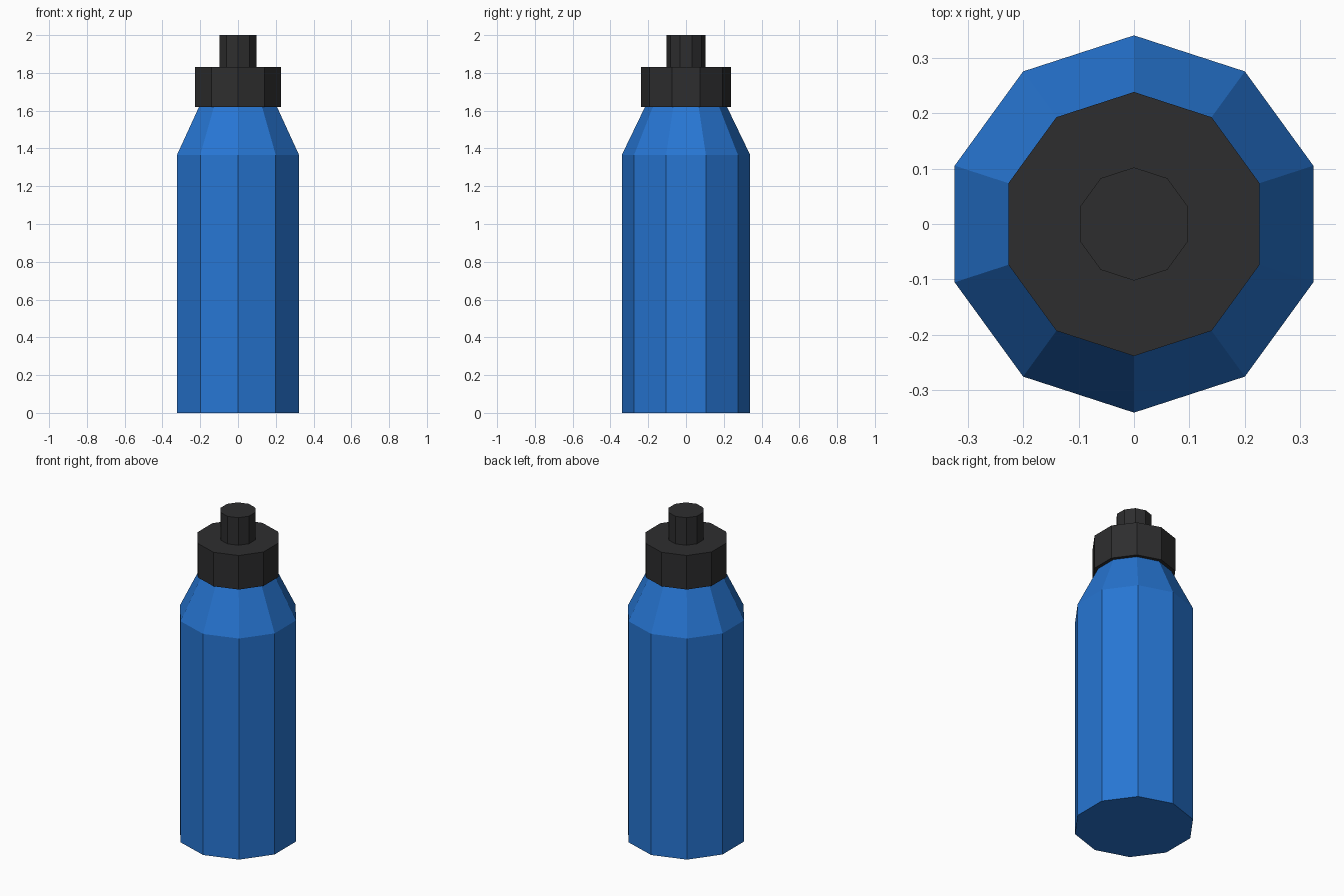
import bpy
import bmesh
from math import cos, sin, pi

if "Cube" in bpy.data.objects:
    bpy.data.objects.remove(bpy.data.objects["Cube"])

SIDES = 10


def material(name, colour):
    mat = bpy.data.materials.new(name)
    mat.diffuse_color = (*colour, 1)
    mat.use_nodes = True
    mat.node_tree.nodes["Principled BSDF"].inputs["Base Color"].default_value = mat.diffuse_color
    return mat


def lathe(name, profile, mat):
    """Closed ten-sided solid from (radius, z) rings, with a corner on +y."""
    bm = bmesh.new()
    rings = [[bm.verts.new((r * sin(2 * pi * i / SIDES), r * cos(2 * pi * i / SIDES), z))
              for i in range(SIDES)] for r, z in profile]
    for low, high in zip(rings, rings[1:]):
        for i in range(SIDES):
            j = (i + 1) % SIDES
            bm.faces.new((low[i], low[j], high[j], high[i]))
    bm.faces.new(rings[0])
    bm.faces.new(rings[-1])
    bmesh.ops.recalc_face_normals(bm, faces=bm.faces)
    mesh = bpy.data.meshes.new(name)
    bm.to_mesh(mesh)
    bm.free()
    mesh.materials.append(mat)
    obj = bpy.data.objects.new(name, mesh)
    bpy.context.collection.objects.link(obj)
    return obj


blue = material("blue_plastic", (0.02, 0.18, 0.65))
black = material("black_plastic", (0.027, 0.027, 0.028))

# Bottle with tapered shoulder
lathe("bottle_body", [(0.34, 0), (0.34, 1.365), (0.217, 1.62)], blue)
# Screw cap and drinking spout
lathe("cap", [(0.238, 1.62), (0.238, 1.83)], black)
lathe("spout", [(0.102, 1.83), (0.102, 2.0)], black)
